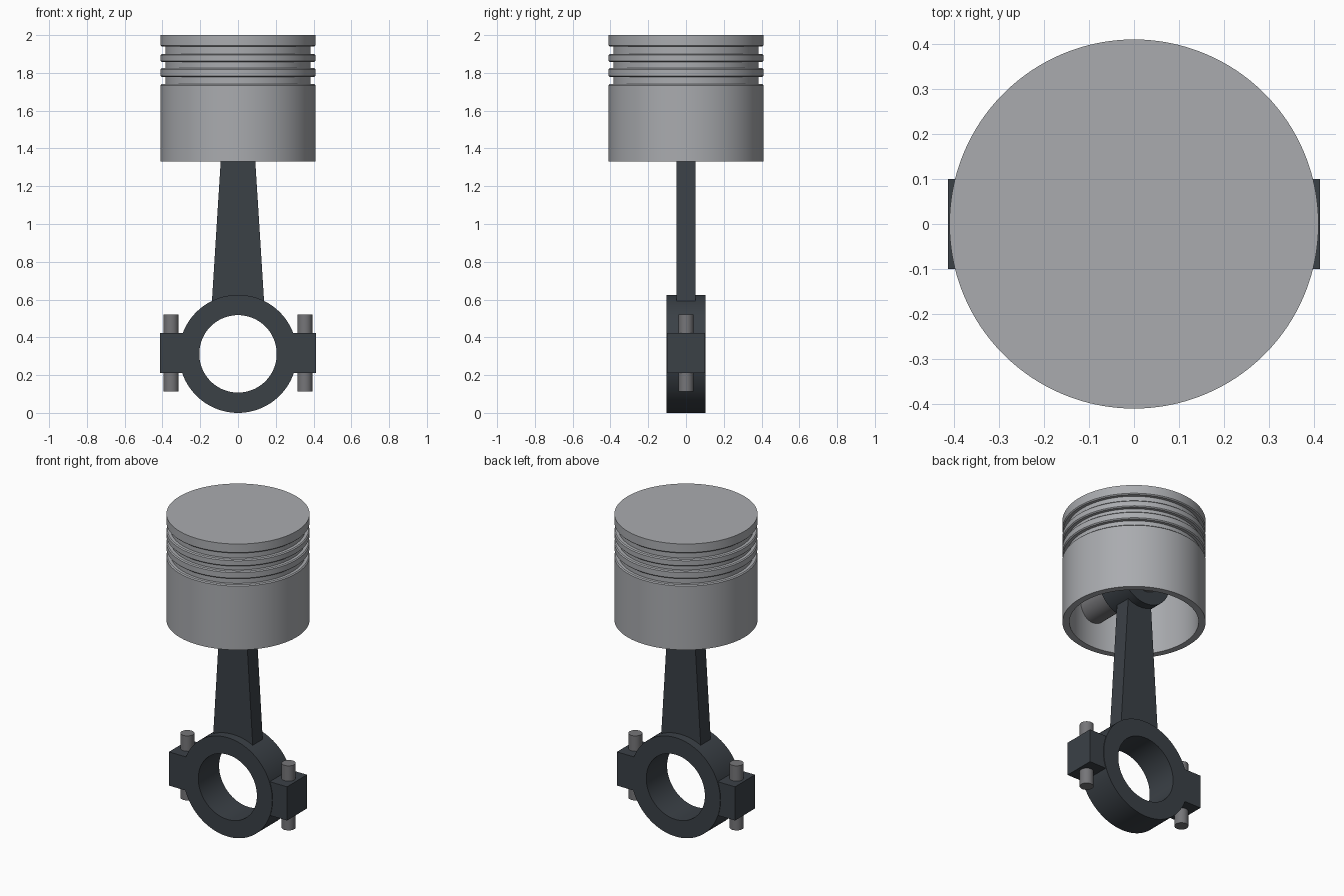
import bpy, bmesh, math
from mathutils import Matrix

if "Cube" in bpy.data.objects:
    bpy.data.objects.remove(bpy.data.objects["Cube"])


def material(name, rgb):
    m = bpy.data.materials.new(name)
    m.diffuse_color = (*rgb, 1)
    m.use_nodes = True
    m.node_tree.nodes["Principled BSDF"].inputs["Base Color"].default_value = m.diffuse_color
    return m


ALLOY = material("light alloy", (0.40, 0.41, 0.43))
DARK = material("dark steel", (0.043, 0.052, 0.062))
BOLT = material("bolt grey", (0.18, 0.18, 0.19))


def finish(name, bm, mat, angle=35):
    bmesh.ops.recalc_face_normals(bm, faces=bm.faces)
    me = bpy.data.meshes.new(name)
    bm.to_mesh(me)
    bm.free()
    me.materials.append(mat)
    ob = bpy.data.objects.new(name, me)
    bpy.context.collection.objects.link(ob)
    bpy.context.view_layer.objects.active = ob
    ob.select_set(True)
    bpy.ops.object.shade_smooth_by_angle(angle=math.radians(angle))
    ob.select_set(False)
    return ob


def lathe(name, profile, mat, closed=False, along_y=False, loc=(0, 0, 0), steps=96):
    """Spin an (r, height) profile around z, optionally turned to lie along y."""
    bm = bmesh.new()
    vs = [bm.verts.new((r, 0, h)) for r, h in profile]
    pairs = list(zip(vs, vs[1:])) + ([(vs[-1], vs[0])] if closed else [])
    es = [bm.edges.new(p) for p in pairs]
    bmesh.ops.spin(bm, geom=vs + es, axis=(0, 0, 1), cent=(0, 0, 0),
                   angle=math.tau, steps=steps, use_duplicate=False)
    bmesh.ops.remove_doubles(bm, verts=bm.verts, dist=1e-5)
    turn = Matrix.Rotation(math.pi / 2, 4, 'X') if along_y else Matrix()
    bm.transform(Matrix.Translation(loc) @ turn)
    return finish(name, bm, mat)


def cylinder(name, r, h0, h1, mat, **kw):
    return lathe(name, [(0, h0), (r, h0), (r, h1), (0, h1)], mat, **kw)


def tube(name, r0, r1, half, mat, **kw):
    return lathe(name, [(r0, -half), (r1, -half), (r1, half), (r0, half)],
                 mat, closed=True, along_y=True, **kw)


def prism(name, outline, half, mat):
    """Extrude an (x, z) outline to +-half in y."""
    bm = bmesh.new()
    f = bm.faces.new([bm.verts.new((x, -half, z)) for x, z in outline])
    ext = bmesh.ops.extrude_face_region(bm, geom=[f])["geom"]
    bmesh.ops.translate(bm, vec=(0, 2 * half, 0),
                        verts=[v for v in ext if isinstance(v, bmesh.types.BMVert)])
    return finish(name, bm, mat)


# Piston: hollow cup with three ring grooves and softened land edges
R, GROOVE, INNER, B = 0.41, 0.385, 0.37, 0.006
profile = [(0, 2.0), (R, 2.0)]
for top, bottom in [(1.94, 1.90), (1.857, 1.825), (1.778, 1.74)]:
    profile += [(R, top + B), (R - B, top), (GROOVE, top),
                (GROOVE, bottom), (R - B, bottom), (R, bottom - B)]
profile += [(R, 1.33), (INNER, 1.33), (INNER, 1.85), (0, 1.85)]
lathe("piston", profile, ALLOY, steps=128)

# Wrist pin and small end, hidden inside the skirt
PIN_Z, BIG_Z = 1.59, 0.3125
cylinder("wrist_pin", 0.10, -0.38, 0.38, BOLT, along_y=True, loc=(0, 0, PIN_Z))
tube("small_end", 0.10, 0.18, 0.10, DARK, loc=(0, 0, PIN_Z))

# Tapered connecting rod
prism("connecting_rod", [(-0.14, 0.56), (0.14, 0.56), (0.083, 1.47), (-0.083, 1.47)],
      0.05, DARK)

# Big end ring with bolted ears
tube("big_end", 0.205, 0.3125, 0.104, DARK, loc=(0, 0, BIG_Z))
for side, s in (("left", -1), ("right", 1)):
    prism(side + "_ear", [(s * 0.25, 0.21), (s * 0.413, 0.21),
                          (s * 0.413, 0.423), (s * 0.25, 0.423)], 0.1, DARK)
    cylinder(side + "_bolt", 0.04, 0.112, 0.52, BOLT, loc=(s * 0.354, 0, 0), steps=32)
